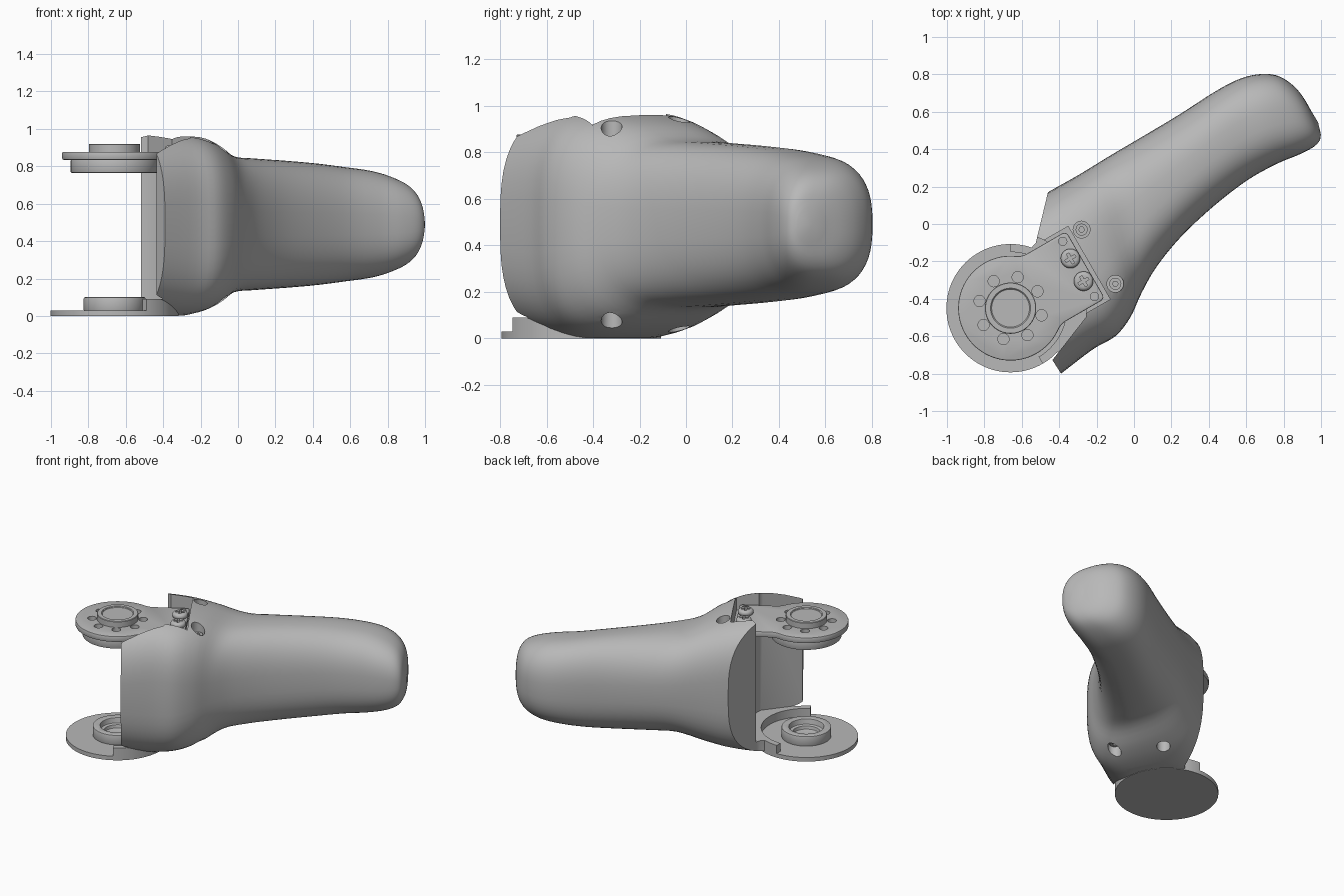
import bpy, bmesh
from math import sin, cos, pi, radians, copysign, atan2, sqrt
from mathutils import Vector, Matrix

cube = bpy.data.objects.get("Cube")
if cube:
    bpy.data.objects.remove(cube, do_unlink=True)

grey = bpy.data.materials.new("satin grey")
grey.use_nodes = True
grey.diffuse_color = (0.48, 0.48, 0.48, 1)
grey.node_tree.nodes["Principled BSDF"].inputs["Base Color"].default_value = (0.48, 0.48, 0.48, 1)

# joint frame: origin on the hinge axis, x pointing along the limb
JOINT = Matrix.Translation((-0.66, -0.45, 0)) @ Matrix.Rotation(radians(30), 4, "Z")
WORLD = Matrix.Identity(4)
MID = 0.49


def finish(name, bm):
    bmesh.ops.recalc_face_normals(bm, faces=bm.faces)
    mesh = bpy.data.meshes.new(name)
    bm.to_mesh(mesh)
    bm.free()
    ob = bpy.data.objects.new(name, mesh)
    bpy.context.collection.objects.link(ob)
    mesh.materials.append(grey)
    return ob


def prism(name, pts, z0, z1, frame=JOINT):
    bm = bmesh.new()
    face = bm.faces.new([bm.verts.new(frame @ Vector((x, y, z0))) for x, y in pts])
    ext = bmesh.ops.extrude_face_region(bm, geom=[face])
    top = [v for v in ext["geom"] if isinstance(v, bmesh.types.BMVert)]
    bmesh.ops.translate(bm, verts=top, vec=(0, 0, z1 - z0))
    return finish(name, bm)


def arc(r, a0=0, a1=360, n=64, at=(0, 0)):
    full = abs(a1 - a0) == 360
    steps = n if full else n + 1
    angles = [radians(a0 + (a1 - a0) * i / n) for i in range(steps)]
    return [(at[0] + r * cos(a), at[1] + r * sin(a)) for a in angles]


def box(x0, x1, y0, y1):
    return [(x0, y0), (x1, y0), (x1, y1), (x0, y1)]


def apply(ob, kind, **settings):
    mod = ob.modifiers.new(kind, kind)
    for key, value in settings.items():
        setattr(mod, key, value)
    bpy.ops.object.select_all(action="DESELECT")
    bpy.context.view_layer.objects.active = ob
    ob.select_set(True)
    bpy.ops.object.modifier_apply(modifier=mod.name)


def cut(ob, cutters):
    for cutter in cutters:
        apply(ob, "BOOLEAN", operation="DIFFERENCE", solver="EXACT", object=cutter)
        bpy.data.objects.remove(cutter, do_unlink=True)


def bevel(ob, width, segments=2):
    apply(ob, "BEVEL", width=width, segments=segments, limit_method="ANGLE", angle_limit=radians(50))


def smooth(ob, angle=32):
    bpy.ops.object.select_all(action="DESELECT")
    bpy.context.view_layer.objects.active = ob
    ob.select_set(True)
    bpy.ops.object.shade_smooth_by_angle(angle=radians(angle))


# limb shell: back edge, front edge, half height and squareness at each station
STATIONS = [
    (-.86, -.06, -.39, -.80, .49, 2.9), (-.66, .05, -.22, -.67, .50, 3.1),
    (-.46, .17, -.10, -.60, .478, 3.1), (-.30, .26, -.02, -.50, .435, 2.9),
    (-.12, .37, .04, -.37, .366, 2.7), (.05, .47, .12, -.23, .352, 2.6),
    (.25, .59, .25, -.07, .34, 2.6), (.42, .70, .42, .09, .325, 2.6),
    (.55, .77, .60, .23, .305, 2.6), (.66, .80, .76, .32, .285, 2.6),
    (.76, .795, .88, .37, .25, 2.6), (.84, .75, .957, .41, .207, 2.5),
    (.90, .685, .992, .445, .15, 2.4), (.95, .60, .999, .48, .075, 2.2),
]


def catmull(a, b, c, d, t):
    return [(2 * q + (r - p) * t + (2 * p - 5 * q + 4 * r - s) * t * t
             + (3 * q - p - 3 * r + s) * t ** 3) / 2 for p, q, r, s in zip(a, b, c, d)]


def limb_shell(sides=56, sub=4):
    rows = []
    last = len(STATIONS) - 1
    for i in range(last):
        keys = [STATIONS[min(max(i + k, 0), last)] for k in (-1, 0, 1, 2)]
        rows += [catmull(*keys, j / sub) for j in range(sub)]
    rows.append(STATIONS[-1])
    bm = bmesh.new()
    rings = []
    for bx, by, fx, fy, h, power in rows:
        back, front = Vector((bx, by, MID)), Vector((fx, fy, MID))
        mid, half = (back + front) / 2, (front - back) / 2
        ring = []
        for k in range(sides):
            a = 2 * pi * k / sides
            c, s = [copysign(abs(v) ** (2 / power), v) for v in (cos(a), sin(a))]
            ring.append(bm.verts.new(mid + half * c + Vector((0, 0, h * s))))
        rings.append(ring)
    for r0, r1 in zip(rings, rings[1:]):
        for k in range(sides):
            n = (k + 1) % sides
            bm.faces.new((r0[k], r0[n], r1[n], r1[k]))
    bm.faces.new(rings[0])
    # gently domed tip
    tip = bm.verts.new((0.984, 0.544, MID))
    for k in range(sides):
        bm.faces.new((rings[-1][k], rings[-1][(k + 1) % sides], tip))
    return finish("limb_shell", bm)


shell = limb_shell()
SCREW_HOLES = [(-0.28, -0.03), (-0.10, -0.32)]
cut(shell, [
    # round clearance with a flat chord that leaves the thick front lip
    prism("clearance", arc(0.405, -37, 261, 84), 0.09, 1.5),
    prism("lower_clearance", arc(0.30, n=96), 0.03, 0.2),
    prism("plate_recess", box(-1, 0.485, -0.225, 0.225), 0.825, 1.5),
    prism("side_cut", [(-.436, .27), (-.525, -.10), (-.7, -.3), (-1.3, -.3), (-1.3, .27)], -1, 2, WORLD),
    prism("floor_cut", box(-3, 3, -3, 3), -1, 0.002, WORLD),
])
for spot in SCREW_HOLES:
    cut(shell, [prism("top_bore", arc(0.045, n=32, at=spot), 0.85, 1.5, WORLD),
                prism("bottom_bore", arc(0.045, n=32, at=spot), -1, 0.13, WORLD)])
smooth(shell, 42)

# countersunk screws inside the shell bores
for i, spot in enumerate(SCREW_HOLES):
    for side, z in (("top", 0.845), ("bottom", 0.115)):
        screw = prism(f"{side}_shell_screw_{i + 1}", arc(0.032, n=24, at=spot), z, z + 0.02, WORLD)
        cut(screw, [prism("socket", arc(0.015, n=6, at=spot), z + 0.01 if side == "top" else z - 1,
                          z + 1 if side == "top" else z + 0.01, WORLD)])
        smooth(screw)

# lower hinge: disc, raised curved ledge and bearing ring
disc = prism("lower_disc", arc(0.343, n=96), 0, 0.03)
smooth(disc)
ledge = prism("lower_ledge", arc(0.343, -90, 60, 48) + arc(0.30, 60, -90, 48), 0.025, 0.09)
smooth(ledge)
ring = prism("lower_bearing_ring", arc(0.165), 0.025, 0.1)
cut(ring, [prism("bore", arc(0.115), 0.06, 1), prism("inner_bore", arc(0.09), 0.035, 1)])
bevel(ring, 0.006)
smooth(ring)

# upper hinge plate: round end, filleted neck and straight edge
R, NECK, FILLET, LENGTH = 0.28, 0.208, 0.10, 0.463
fy = NECK + FILLET
fx = sqrt((R + FILLET) ** 2 - fy ** 2)
tangent = atan2(fy, fx) * 180 / pi
upper = arc(FILLET, 270, 180 + tangent, 8, (fx, fy))
corner = arc(0.025, 0, 90, 5, (LENGTH - 0.025, NECK - 0.025))
half = corner + upper
outline = half + arc(R, tangent, 360 - tangent, 72)[1:-1] + [(x, -y) for x, y in reversed(half)]
plate = prism("upper_plate", outline, 0.835, 0.877)
bevel(plate, 0.006)
holes = [prism("hole", arc(0.03, n=24, at=p), 0.84, 1) for p in arc(0.17, 2, 362, 8)]
holes += [prism("pin_hole", arc(0.022, n=20, at=(0.42, y)), 0.86, 1) for y in (-0.17, 0.17)]
cut(plate, holes)
smooth(plate)

under = prism("upper_under_disc", arc(0.235), 0.765, 0.836)
bevel(under, 0.006)
smooth(under)

boss = prism("upper_boss", arc(0.137), 0.87, 0.92)
cut(boss, [prism("dish", arc(0.104), 0.912, 1)])
bevel(boss, 0.003, 1)
smooth(boss)

# cross-head screws holding the plate
for i, y in enumerate((-0.07, 0.07)):
    x = 0.41
    head = prism(f"plate_screw_{i + 1}", arc(0.052, n=32, at=(x, y)), 0.87, 0.912)
    bevel(head, 0.02, 4)
    cut(head, [prism("slot", box(x - 0.03, x + 0.03, y - 0.007, y + 0.007), 0.895, 1),
               prism("slot", box(x - 0.007, x + 0.007, y - 0.03, y + 0.03), 0.895, 1)])
    smooth(head)
